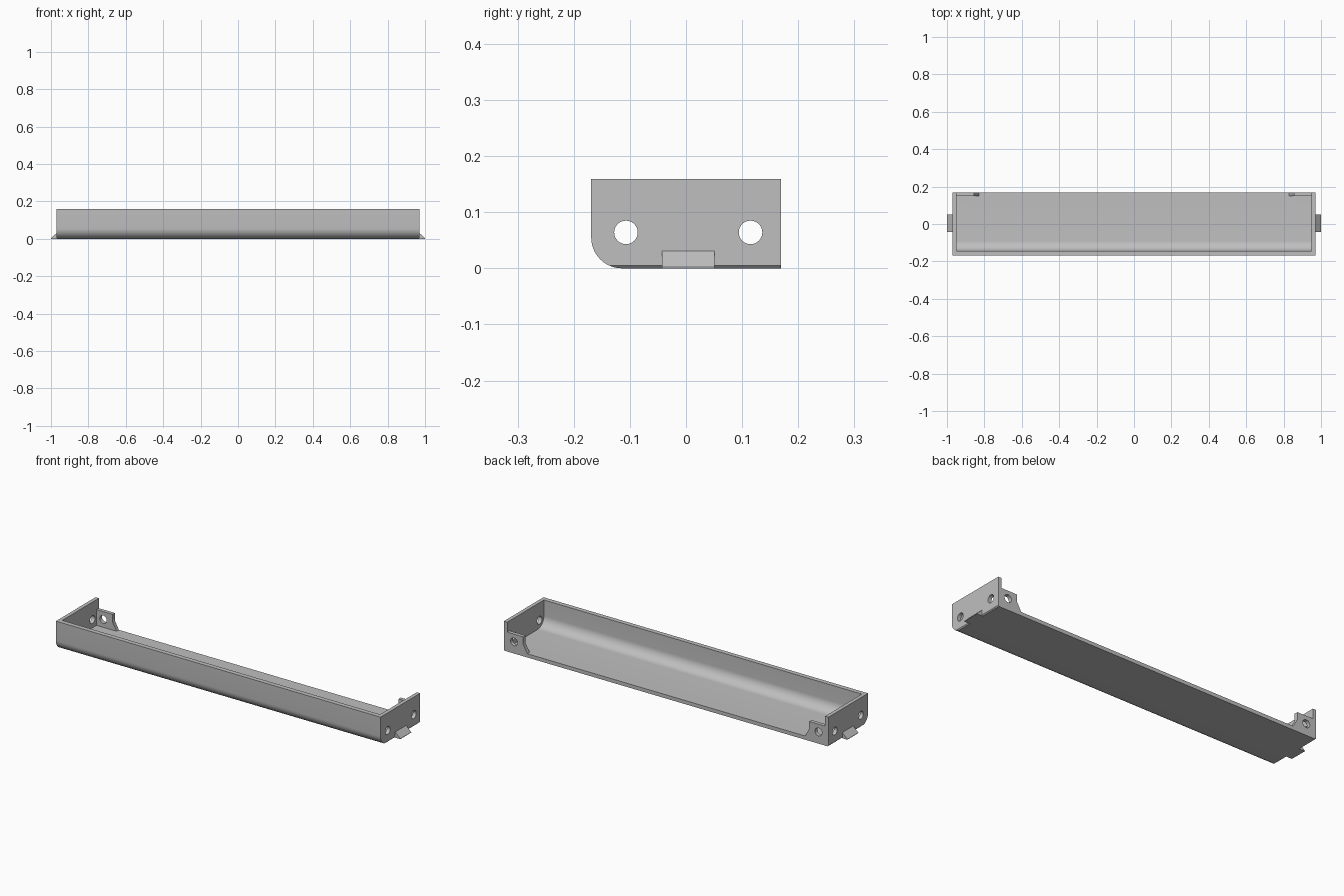
import bpy, bmesh
from math import sin, cos, pi
from mathutils import Vector

if "Cube" in bpy.data.objects:
    bpy.data.objects.remove(bpy.data.objects["Cube"])

grey = bpy.data.materials.new("plain_grey")
grey.use_nodes = True
colour = (0.52, 0.52, 0.52, 1)
grey.diffuse_color = colour
grey.node_tree.nodes["Principled BSDF"].inputs["Base Color"].default_value = colour

HALF, DEPTH, HEIGHT, WALL = 0.97, 0.169, 0.159, 0.02


def arc(cx, cz, r, start, end, steps):
    angles = [start + (end - start) * i / steps for i in range(steps + 1)]
    return [(cx + r * cos(a), cz + r * sin(a)) for a in angles]


def circle(cx, cz, r):
    return arc(cx, cz, r, 0, 2 * pi, 32)[:-1]


def prism(name, outline, axis, start, end, chamfer=0):
    """Extrude a (y, z) outline along x, or an (x, z) outline along y."""
    bm = bmesh.new()
    place = (lambda u, v: (start, u, v)) if axis == "x" else (lambda u, v: (u, start, v))
    face = bm.faces.new([bm.verts.new(place(u, v)) for u, v in outline])
    extruded = bmesh.ops.extrude_face_region(bm, geom=[face])["geom"]
    shift = Vector((end - start, 0, 0)) if axis == "x" else Vector((0, end - start, 0))
    bmesh.ops.translate(bm, vec=shift, verts=[g for g in extruded if isinstance(g, bmesh.types.BMVert)])
    # Slice the lower end edges at 45 degrees
    for side in (-1, 1) if chamfer else ():
        cut = bmesh.ops.bisect_plane(
            bm, geom=bm.verts[:] + bm.edges[:] + bm.faces[:],
            plane_co=(side * HALF, 0, chamfer), plane_no=(side, 0, -1), clear_outer=True)
        bmesh.ops.holes_fill(bm, edges=[g for g in cut["geom_cut"] if isinstance(g, bmesh.types.BMEdge)], sides=0)
    bmesh.ops.recalc_face_normals(bm, faces=bm.faces)
    mesh = bpy.data.meshes.new(name)
    bm.to_mesh(mesh)
    bm.free()
    mesh.materials.append(grey)
    obj = bpy.data.objects.new(name, mesh)
    bpy.context.collection.objects.link(obj)
    return obj


# Tray: a long block with a rounded lower front edge
block = [(DEPTH, 0), (DEPTH, HEIGHT), (-DEPTH, HEIGHT)]
block += arc(-DEPTH + 0.055, 0.055, 0.055, pi, 1.5 * pi, 12)
tray = prism("tray", block, "x", -HALF, HALF, chamfer=0.005)

# Cavity, leaving floor, front wall and end walls
back = DEPTH - WALL
front = -DEPTH + 0.025
cavity = [(back, WALL), (back, 0.3), (front, 0.3)]
cavity += arc(front + 0.055, WALL + 0.055, 0.055, pi, 1.5 * pi, 12)
cutters = [prism("cavity_cutter", cavity, "x", -HALF + WALL, HALF - WALL)]

# Back opening, leaving a drilled tab at each corner
half_opening = [(0.83, WALL), (0.855, 0.065), (0.855, 0.105), (HALF - WALL, 0.105), (HALF - WALL, 0.3)]
opening = half_opening + [(-x, z) for x, z in reversed(half_opening)]
cutters.append(prism("opening_cutter", opening, "y", back - 0.03, 0.3))

# Screw holes in the end walls and the tabs
for y in (-0.107, 0.115):
    cutters.append(prism("end_hole_cutter", circle(y, 0.064, 0.021), "x", -1.1, 1.1))
for side in (-1, 1):
    cutters.append(prism("tab_hole_cutter", circle(side * 0.91, 0.063, 0.021), "y", back - 0.02, 0.3))

for cutter in cutters:
    cutter.hide_render = True
    mod = tray.modifiers.new(cutter.name, "BOOLEAN")
    mod.operation = "DIFFERENCE"
    mod.solver = "EXACT"
    mod.object = cutter

# Bake the cuts and drop the cutters
bpy.context.view_layer.update()
baked = bpy.data.meshes.new_from_object(tray.evaluated_get(bpy.context.evaluated_depsgraph_get()))
tray.modifiers.clear()
tray.data = baked
for cutter in cutters:
    bpy.data.objects.remove(cutter)

# Wedge catches on both ends
for name, side in (("left_catch", 1), ("right_catch", -1)):
    wedge = [(side * x, z) for x, z in ((0.96, 0), (1.0, 0), (1.0, 0.002), (HALF, 0.031), (0.96, 0.031))]
    prism(name, wedge, "y", -0.043, 0.051)

bpy.ops.object.select_all(action="DESELECT")
tray.select_set(True)
bpy.context.view_layer.objects.active = tray
bpy.ops.object.shade_smooth_by_angle()
